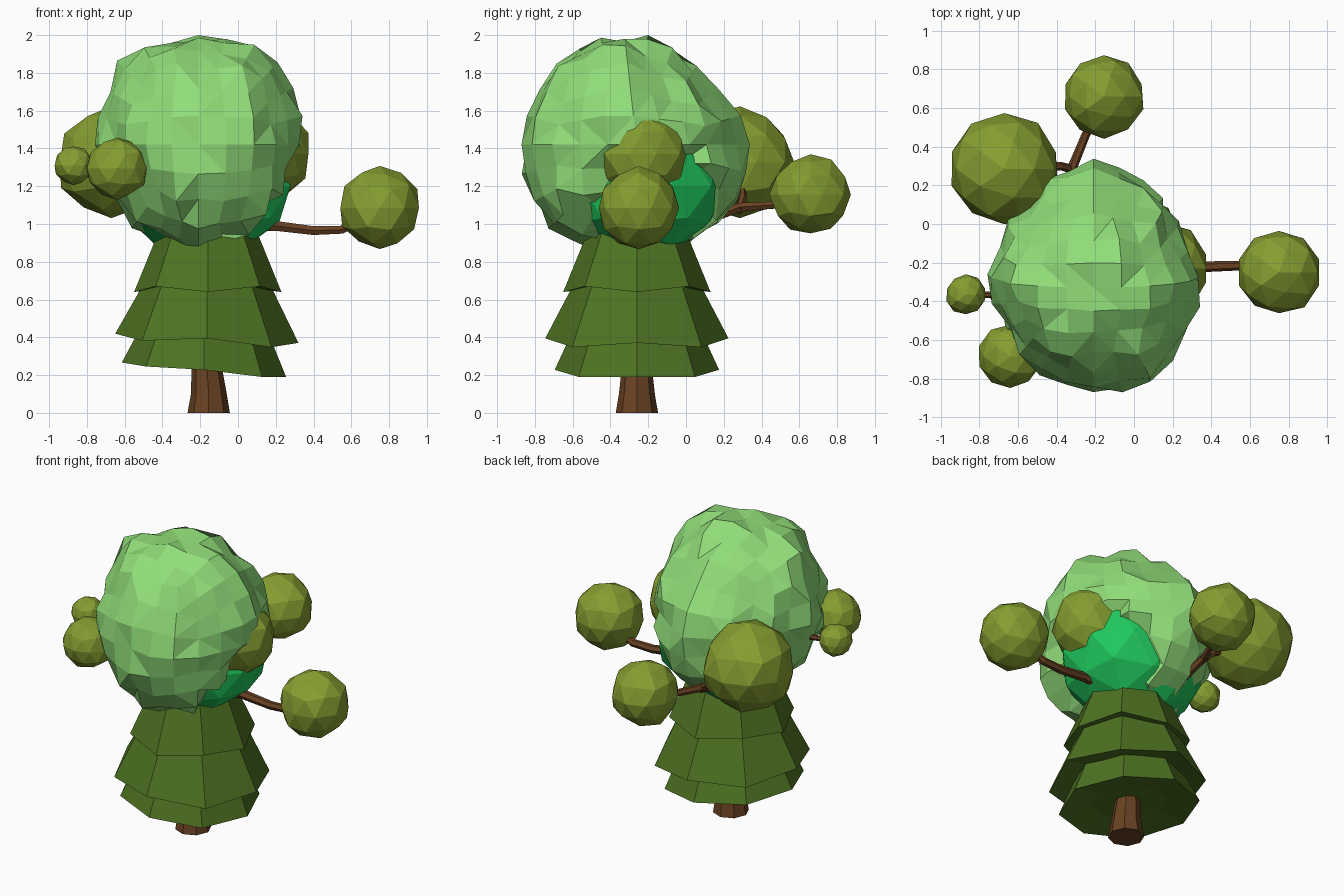
import bpy, bmesh, math, random
from mathutils import Vector

if "Cube" in bpy.data.objects:
    bpy.data.objects.remove(bpy.data.objects["Cube"])

random.seed(11)


def material(name, rgb):
    m = bpy.data.materials.new(name)
    m.diffuse_color = (*rgb, 1)
    m.use_nodes = True
    m.node_tree.nodes["Principled BSDF"].inputs["Base Color"].default_value = m.diffuse_color
    return m


LIGHT = material("light_leaf_green", (0.28, 0.72, 0.19))
EMERALD = material("emerald_green", (0.014, 0.58, 0.11))
OLIVE = material("olive_green", (0.235, 0.34, 0.03))
PINE = material("pine_green", (0.075, 0.17, 0.016))
BARK = material("bark_brown", (0.14, 0.054, 0.016))


def finish(name, bm, mat):
    bmesh.ops.recalc_face_normals(bm, faces=bm.faces)
    me = bpy.data.meshes.new(name)
    bm.to_mesh(me)
    bm.free()
    me.materials.append(mat)
    ob = bpy.data.objects.new(name, me)
    bpy.context.collection.objects.link(ob)
    return ob


def loft(name, rings, mat):
    """Skin a list of point rings into a closed flat-faced solid."""
    bm = bmesh.new()
    vs = [[bm.verts.new(p) for p in r] for r in rings]
    n = len(rings[0])
    for a, b in zip(vs, vs[1:]):
        for i in range(n):
            j = (i + 1) % n
            bm.faces.new((a[i], a[j], b[j], b[i]))
    bm.faces.new(vs[0])
    bm.faces.new(vs[-1])
    return finish(name, bm, mat)


def tube(name, pts, radii, sides=6):
    pts = [Vector(p) for p in pts]
    rings = []
    for k, p in enumerate(pts):
        t = (pts[min(k + 1, len(pts) - 1)] - pts[max(k - 1, 0)]).normalized()
        ref = Vector((0, 0, 1)) if abs(t.z) < 0.9 else Vector((1, 0, 0))
        u = t.cross(ref).normalized()
        w = t.cross(u)
        rings.append([p + radii[k] * (u * math.cos(a) + w * math.sin(a))
                      for a in (2 * math.pi * i / sides for i in range(sides))])
    return loft(name, rings, BARK)


def blob(name, center, r, mat, rough=0.04):
    """Faceted leaf ball with slightly uneven vertices."""
    bm = bmesh.new()
    bmesh.ops.create_icosphere(bm, subdivisions=2, radius=1)
    for v in bm.verts:
        d = v.co.normalized() * (1 + random.uniform(-rough, rough))
        v.co = [center[i] + d[i] * r[i] for i in range(3)]
    return finish(name, bm, mat)


# Trunk, vertical at the ground so the base sits flat
tube("trunk", [(-0.155, -0.26, 0), (-0.155, -0.26, 0.1), (-0.165, -0.26, 0.24),
               (-0.16, -0.25, 0.7), (-0.18, -0.24, 1.2)],
     [0.112, 0.095, 0.08, 0.075, 0.06], 8)


# Pine skirts: eight-sided tilted tiers, diagonal corners shifted by diag
def tier(name, cx, r0, z0, r1, z1, tilt, diag):
    def ring(r, z, k, dz):
        return [(cx + r * math.cos(a), -0.26 + r * math.sin(a),
                 z - k * r * math.cos(a) + dz * (i % 2))
                for i, a in ((i, math.pi / 4 * i) for i in range(8))]
    loft(name, [ring(r0 * 0.55, z0 + 0.03, tilt, 0), ring(r0, z0, tilt, diag),
                ring(r1, z1, 0, 0)], PINE)


tier("lower_skirt", -0.18, 0.435, 0.228, 0.31, 0.50, 0.09, -0.01)
tier("middle_skirt", -0.165, 0.485, 0.395, 0.32, 0.71, 0.05, -0.03)
tier("upper_skirt", -0.16, 0.39, 0.64, 0.26, 0.96, 0.0, 0.03)

# Inner emerald foliage, seen through a hollow low on the right of the crown
blob("inner_foliage", (-0.17, -0.215, 1.2), (0.47, 0.43, 0.37), EMERALD, 0.03)

# Crown: uneven quad ball, narrower at the top, with the hollow pushed in
HOLLOW = Vector((0.76, 0.2, -0.62)).normalized()
bm = bmesh.new()
bmesh.ops.create_cube(bm, size=2)
bmesh.ops.subdivide_edges(bm, edges=bm.edges[:], cuts=5, use_grid_fill=True)
for v in bm.verts:
    d = Vector([math.tan(c * math.pi / 4) for c in v.co]).normalized()
    r = 1 + random.uniform(-0.06, 0.06)
    if d.dot(HOLLOW) > 0.81:
        r *= 0.82
    r *= 0.97 * sum(abs(c) ** 2.4 for c in d) ** (-1 / 2.4)
    # flatter at the back corners and the front left corner
    r *= 1 - abs(d.x * d.y) * (0.3 if d.y > 0 else 0.16 if d.x < 0 else 0)
    up, down = max(0, d.z), max(0, -d.z)
    x = 0.56 * d.x * r * (1 - 0.25 * down * (d.x < 0))
    y = 0.61 * d.y * r * (1 - 0.24 * up)
    v.co = (-0.21 + x, -0.26 + y - 0.07 * up, min(2.0, 1.42 + 0.58 * d.z * r))
# split some of the quads so the facets read as uneven
bmesh.ops.triangulate(bm, faces=[f for f in bm.faces if random.random() < 0.5])
finish("crown", bm, LIGHT)

# Olive leaf balls: name, centre, radius
for name, c, r in [
    ("right_ball", (0.75, -0.25, 1.085), 0.216),
    ("back_ball", (-0.155, 0.66, 1.155), 0.212),
    ("large_back_left_ball", (-0.67, 0.285, 1.325), 0.288),
    ("small_left_ball", (-0.87, -0.365, 1.31), 0.104),
    ("front_left_ball", (-0.64, -0.685, 1.295), 0.165),
    ("embedded_right_ball", (0.15, -0.23, 1.37), 0.242),
]:
    blob(name, c, (r, r, r), OLIVE)

# Branches
tube("right_branch", [(-0.15, -0.24, 0.98), (0.2, -0.23, 0.99), (0.4, -0.22, 0.965),
                      (0.55, -0.215, 0.97), (0.72, -0.23, 1.06)],
     [0.04, 0.03, 0.027, 0.025, 0.02])
tube("back_branch", [(-0.18, -0.22, 0.93), (-0.3, 0.1, 1.02), (-0.32, 0.29, 1.09),
                     (-0.25, 0.46, 1.1), (-0.17, 0.62, 1.13)],
     [0.04, 0.03, 0.026, 0.022, 0.02])
tube("back_left_twig", [(-0.31, 0.28, 1.07), (-0.38, 0.3, 1.14), (-0.6, 0.29, 1.28)],
     [0.024, 0.022, 0.02])
tube("left_twig", [(-0.3, -0.3, 1.2), (-0.6, -0.37, 1.27), (-0.85, -0.365, 1.3)],
     [0.025, 0.02, 0.015])
tube("front_left_twig", [(-0.3, -0.35, 1.15), (-0.5, -0.55, 1.23), (-0.62, -0.67, 1.28)],
     [0.025, 0.02, 0.015])
